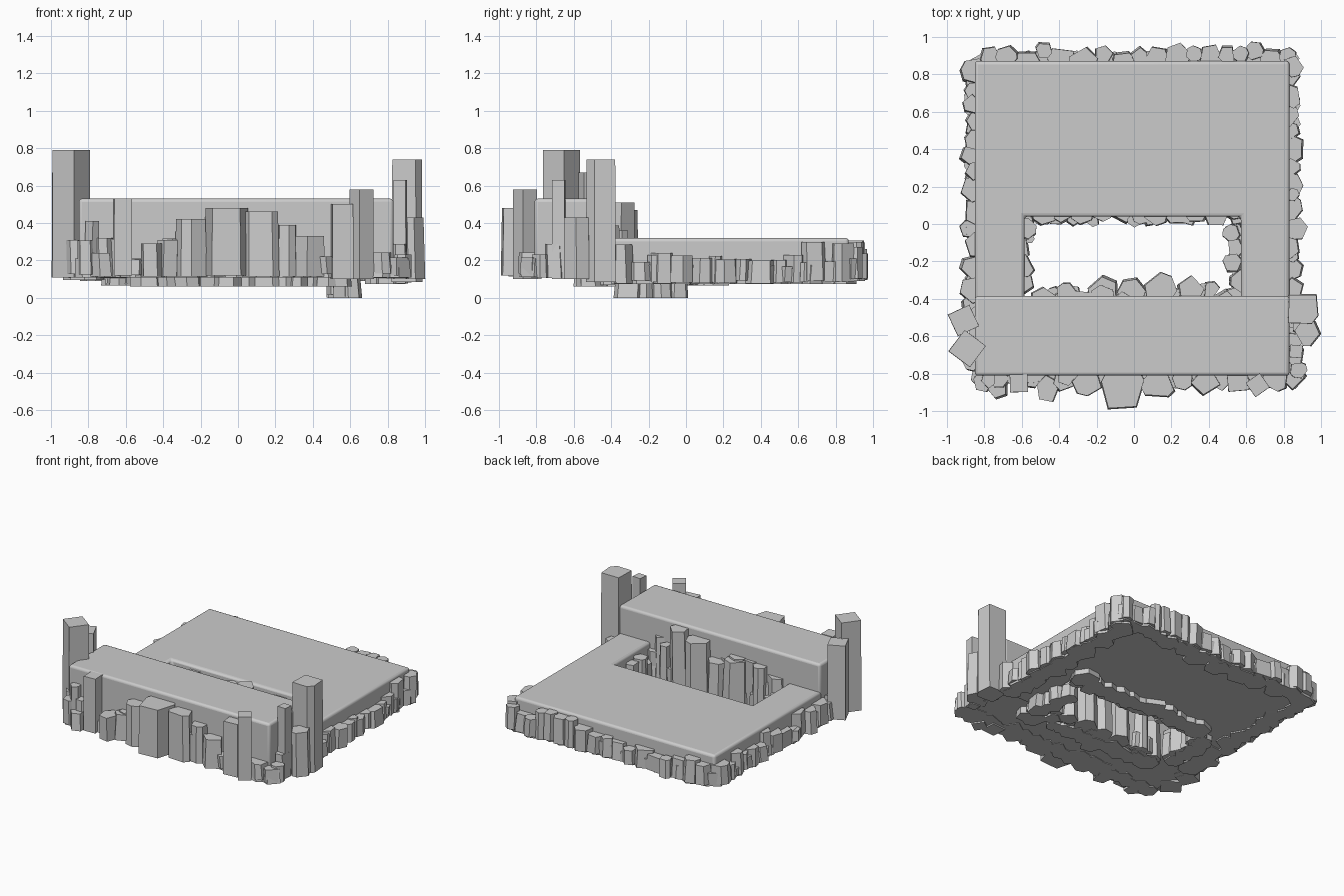
import bpy, bmesh, math, random
from mathutils import Vector

if "Cube" in bpy.data.objects:
    bpy.data.objects.remove(bpy.data.objects["Cube"])

random.seed(11)


def finish(bm, name, bevel=0.0):
    bmesh.ops.recalc_face_normals(bm, faces=bm.faces)
    me = bpy.data.meshes.new(name)
    bm.to_mesh(me)
    bm.free()
    ob = bpy.data.objects.new(name, me)
    bpy.context.collection.objects.link(ob)
    if bevel:
        m = ob.modifiers.new("soft_edges", 'BEVEL')
        m.width, m.segments, m.limit_method = bevel, 3, 'ANGLE'
        bpy.context.view_layer.objects.active = ob
        ob.select_set(True)
        bpy.ops.object.shade_smooth_by_angle(angle=math.radians(35))
        ob.select_set(False)
    return ob


def prism(bm, pts, z0, z1, lean=None, top=1.0):
    c = sum((Vector(p) for p in pts), Vector((0, 0))) / len(pts)
    lo = [bm.verts.new((p[0], p[1], z0)) for p in pts]
    hi = []
    for p in pts:
        q = c + (Vector(p) - c) * top + (lean or Vector((0, 0)))
        hi.append(bm.verts.new((q.x, q.y, z1)))
    n = len(pts)
    bm.faces.new(lo[::-1])
    bm.faces.new(hi)
    for i in range(n):
        bm.faces.new((lo[i], lo[(i + 1) % n], hi[(i + 1) % n], hi[i]))


def slab(name, pts, z0, z1):
    bm = bmesh.new()
    prism(bm, pts, z0, z1)
    finish(bm, name, 0.018)


def rock(bm, x, y, rx, ry, z0, z1, sides=0, turn=None, top=None):
    n = sides or random.choice((5, 6, 6, 7))
    a0 = random.uniform(0, 6.28) if turn is None else math.radians(turn)
    j = 0 if sides == 4 else 0.28
    pts = []
    for i in range(n):
        a = a0 + (i + random.uniform(-j, j)) * math.tau / n
        pts.append((x + rx * math.cos(a), y + ry * math.sin(a)))
    lean = Vector((random.uniform(-.008, .008), random.uniform(-.008, .008)))
    prism(bm, pts, z0, z1, None if top else lean, top or random.uniform(.88, .98))


def rock_row(name, start, end, out, reach, tops, z0, under=0.0):
    """Packed broken rocks along an edge; 'out' points away from the slab."""
    bm = bmesh.new()
    s, e, o = Vector(start), Vector(end), Vector(out)
    d = (e - s).normalized()
    length, t = (e - s).length, 0.0
    while t < length:
        w = random.uniform(0.07, 0.14)
        r = w * 0.62
        c = s + d * min(t + w / 2, length) + o * (random.uniform(*reach) - r)
        rock(bm, c.x, c.y, r, r, z0 + random.uniform(0, .02), random.uniform(*tops))
        if under:
            c = c - o * random.uniform(.4, 1) * under
            rock(bm, c.x, c.y, r * 1.2, r * 1.2, z0, z0 + 0.1)
        # small filler chip
        if random.random() < 0.5:
            c = s + d * min(t + w, length) + o * 0.015
            rock(bm, c.x, c.y, .04, .04, z0 + .01, tops[0] + random.uniform(-.04, .04))
        t += w * 0.9
    finish(bm, name)


# Raised front block and low U-shaped platform around the opening
slab("front_block", [(-.85, -.81), (.83, -.81), (.83, -.385), (-.85, -.385)], .115, .53)
slab("low_platform", [(-.85, -.41), (-.585, -.41), (-.585, .04), (.57, .04),
                      (.57, -.41), (.83, -.41), (.83, .87), (-.85, .87)], .105, .32)

# Rock rims on the outer edges
rock_row("back_rocks", (-.82, .87), (.84, .87), (0, 1), (.05, .11), (.2, .31), .09, .05)
rock_row("right_rocks", (.83, -.38), (.83, .84), (1, 0), (.05, .11), (.19, .3), .075, .05)
rock_row("left_rocks", (-.85, -.42), (-.85, .84), (-1, 0), (.04, .09), (.19, .3), .095, .05)
rock_row("front_right_rocks", (.83, -.82), (.83, -.5), (1, 0), (.06, .11), (.2, .42), .1)
rock_row("front_left_rocks", (-.85, -.78), (-.85, -.45), (-1, 0), (.04, .09), (.2, .42), .11)
rock_row("front_rocks", (-.85, -.81), (.85, -.81), (0, -1), (.05, .1), (.17, .33), .11, .04)

# Rock rims inside the opening
rock_row("opening_back_rocks", (-.55, .04), (.55, .04), (0, -1), (.025, .06), (.22, .3), .065, .06)
rock_row("opening_left_rocks", (-.585, -.37), (-.585, .02), (1, 0), (.04, .08), (.2, .3), .065, .06)
rock_row("opening_right_rocks", (.57, -.36), (.57, -.02), (-1, 0), (.05, .13), (.2, .3), 0, .03)
rock_row("opening_front_rocks", (-.55, -.385), (.53, -.385), (0, 1), (.03, .09), (.18, .42), .06, .1)

# Large hand-placed boulders on the front: x, y, half width, half depth, top
bm = bmesh.new()
for x, y, rx, ry, z1 in (
        (.13, -.86, .1, .08, .46), (-.25, -.85, .09, .07, .42), (.26, -.83, .06, .06, .39),
        (.38, -.85, .085, .07, .33), (-.46, -.88, .06, .08, .29), (-.38, -.84, .06, .06, .31),
        (-.72, -.87, .06, .07, .24), (-.78, -.83, .04, .05, .41)):
    rock(bm, x, y, rx, ry, .115, z1)
prism(bm, [(-.14, -.99), (.015, -.98), (.06, -.83), (.03, -.78), (-.15, -.78), (-.18, -.84)],
      .12, .48, None, .95)
finish(bm, "front_boulders")

# Boulders standing against the rear face of the raised block
bm = bmesh.new()
for x, y, r, z1 in ((.14, -.345, .09, .47), (-.16, -.36, .09, .4), (-.01, -.36, .08, .35),
                    (.3, -.35, .075, .51), (.41, -.35, .05, .36), (-.36, -.37, .06, .4)):
    rock(bm, x, y, r, r, .065, z1)
finish(bm, "opening_boulders")

# Tall stone pillars: x, y, radius, turn, base, top
bm = bmesh.new()
for x, y, r, turn, z0, z1 in (
        (-.91, -.515, .09, 70, .11, .67), (-.89, -.665, .102, 8, .11, .79),
        (.66, -.86, .066, 80, .1, .58), (.555, -.835, .08, 50, .1, .5),
        (-.615, -.85, .068, 47, .12, .53), (.865, -.68, .048, 40, .1, .63)):
    rock(bm, x, y, r, r, z0, z1, 4, turn, .98)
prism(bm, [(.82, -.53), (.95, -.535), (.985, -.49), (.975, -.375), (.825, -.375)],
      .085, .74, None, .96)
rock(bm, .93, -.58, .07, .075, .1, .43)
finish(bm, "stone_pillars")
